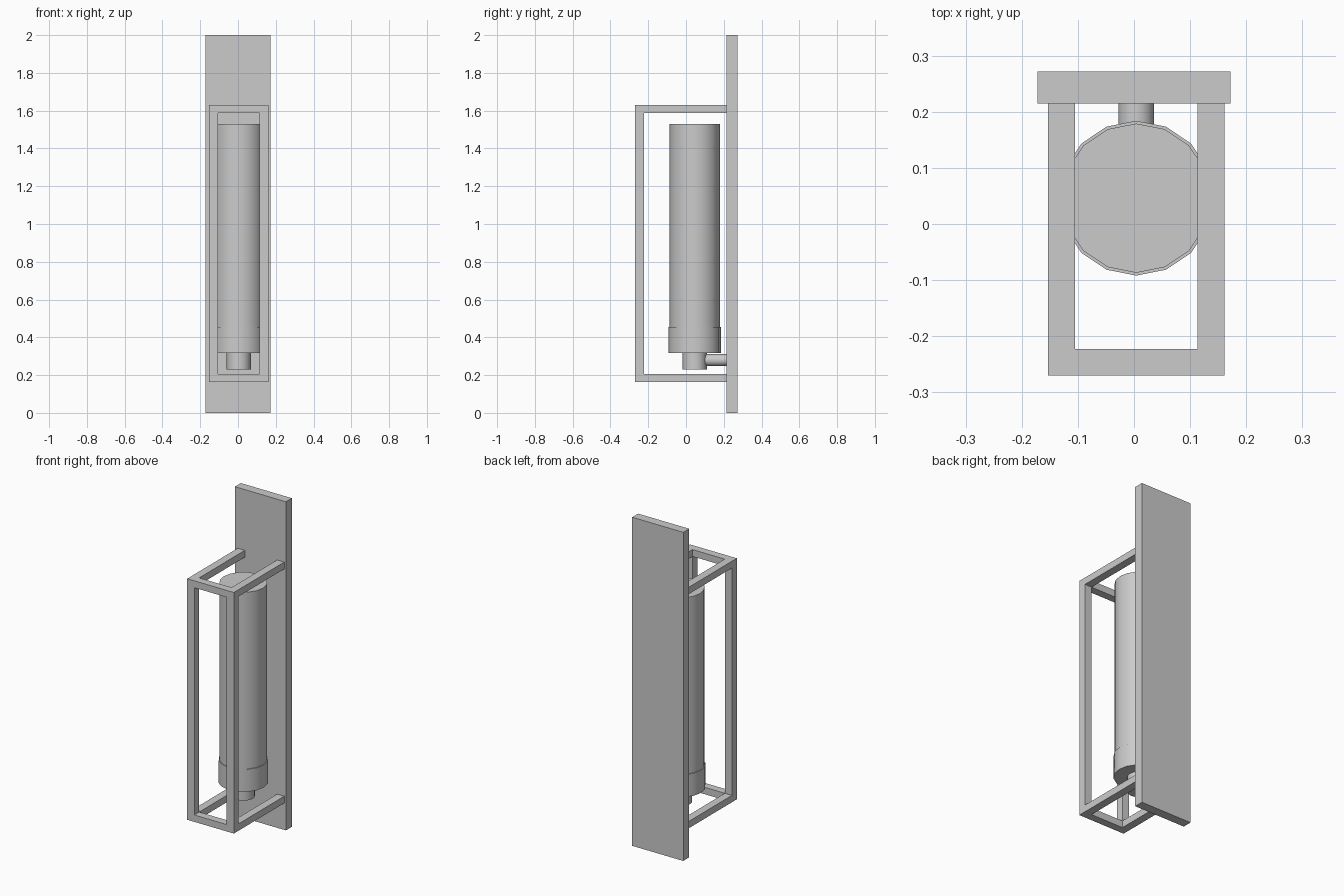
import bpy, bmesh, math

if "Cube" in bpy.data.objects:
    bpy.data.objects.remove(bpy.data.objects["Cube"])

CX, CY = 0.004, 0.046           # lamp axis
WALL_Y = 0.215                  # front face of the back plate


def mesh_object(name, bm):
    bmesh.ops.recalc_face_normals(bm, faces=bm.faces)
    me = bpy.data.meshes.new(name)
    bm.to_mesh(me)
    bm.free()
    ob = bpy.data.objects.new(name, me)
    bpy.context.collection.objects.link(ob)
    return ob


def box(name, x0, x1, y0, y1, z0, z1):
    bm = bmesh.new()
    bmesh.ops.create_cube(bm, size=1)
    for v in bm.verts:
        v.co = (x1 if v.co.x > 0 else x0,
                y1 if v.co.y > 0 else y0,
                z1 if v.co.z > 0 else z0)
    return mesh_object(name, bm)


def cylinder(name, radius, length, centre, tilt=0.0):
    bpy.ops.mesh.primitive_cylinder_add(vertices=16, radius=radius, depth=length,
                                        location=centre, rotation=(tilt, 0, 0))
    ob = bpy.context.object
    ob.name = name
    bpy.ops.object.shade_smooth_by_angle(angle=math.radians(35))
    return ob


def upright(name, z0, z1, radius):
    return cylinder(name, radius, z1 - z0, (CX, CY, (z0 + z1) / 2))


# Wall plate
box("back_plate", -0.172, 0.172, WALL_Y, 0.272, 0.0, 2.0)

# Guard frame: a C-shaped bracket on each side
X0, X1, BAR = -0.153, 0.161, 0.048
Z0, Z1, BAR_Z = 0.163, 1.63, 0.042
YF, YI = -0.27, -0.223
profile = [(WALL_Y, Z0), (YF, Z0), (YF, Z1), (WALL_Y, Z1),
           (WALL_Y, Z1 - BAR_Z), (YI, Z1 - BAR_Z), (YI, Z0 + BAR_Z), (WALL_Y, Z0 + BAR_Z)]
for name, x in (("left_bracket", X0), ("right_bracket", X1 - BAR)):
    bm = bmesh.new()
    face = bm.faces.new([bm.verts.new((x, y, z)) for y, z in profile])
    ext = bmesh.ops.extrude_face_region(bm, geom=[face], use_keep_orig=True)
    moved = [g for g in ext["geom"] if isinstance(g, bmesh.types.BMVert)]
    bmesh.ops.translate(bm, vec=(BAR, 0, 0), verts=moved)
    mesh_object(name, bm)

# Front cross bars joining the brackets
for name, z in (("lower_cross_bar", Z0), ("upper_cross_bar", Z1 - BAR_Z)):
    box(name, X0 + BAR, X1 - BAR, YF, YI, z, z + BAR_Z)

# Lamp tube, collar, socket and mounting arm
upright("lamp_tube", 0.33, 1.53, 0.133)
upright("lamp_collar", 0.318, 0.455, 0.138)
upright("lamp_socket", 0.23, 0.318, 0.064)
cylinder("mounting_arm", 0.032, WALL_Y - CY, (CX, (WALL_Y + CY) / 2, 0.279), math.pi / 2)
